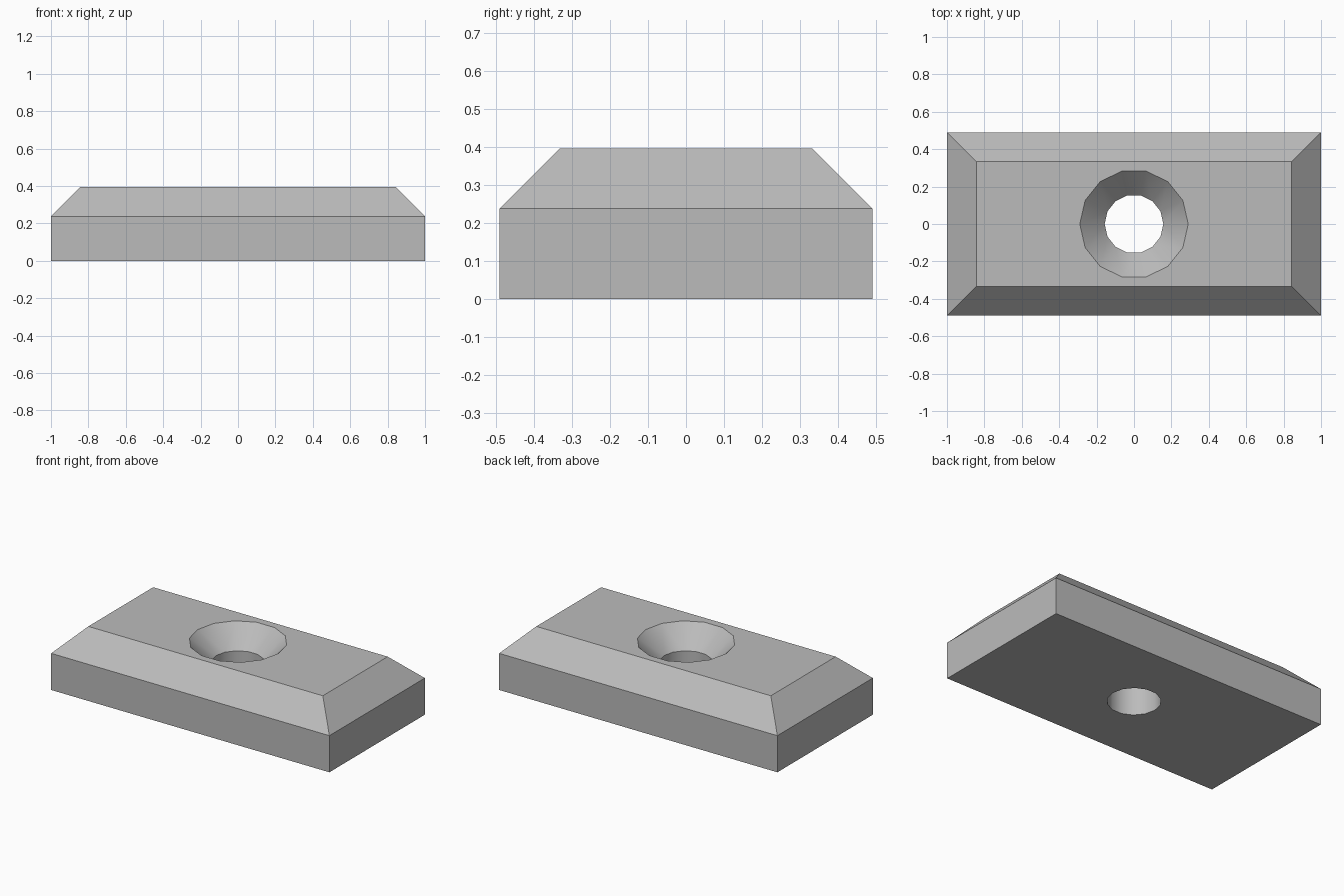
import bpy
import bmesh
import math

cube = bpy.data.objects.get("Cube")
if cube:
    bpy.data.objects.remove(cube, do_unlink=True)

HALF_X, HALF_Y = 1.0, 0.49
HEIGHT, CHAMFER = 0.395, 0.157
SIDES = 14
HOLE_R, SINK_R = 0.157, 0.29

grey = bpy.data.materials.new("plain grey")
grey.use_nodes = True
colour = (0.5, 0.5, 0.5, 1)
grey.diffuse_color = colour
grey.node_tree.nodes["Principled BSDF"].inputs["Base Color"].default_value = colour


def loft(name, rings):
    """Closed solid through a stack of matching rings, bottom to top."""
    bm = bmesh.new()
    loops = [[bm.verts.new(p) for p in ring] for ring in rings]
    for low, high in zip(loops, loops[1:]):
        for i in range(len(low)):
            j = (i + 1) % len(low)
            bm.faces.new((low[i], low[j], high[j], high[i]))
    bm.faces.new(loops[0][::-1])
    bm.faces.new(loops[-1])
    mesh = bpy.data.meshes.new(name)
    bm.to_mesh(mesh)
    bm.free()
    mesh.materials.append(grey)
    obj = bpy.data.objects.new(name, mesh)
    bpy.context.collection.objects.link(obj)
    return obj


def rectangle(inset, z):
    x, y = HALF_X - inset, HALF_Y - inset
    return [(-x, -y, z), (x, -y, z), (x, y, z), (-x, y, z)]


def circle(r, z):
    step = math.tau / SIDES
    return [(r * math.cos(i * step), r * math.sin(i * step), z) for i in range(SIDES)]


# Block with a chamfered top rim
block = loft("chamfered_block", [rectangle(0, 0), rectangle(0, HEIGHT - CHAMFER),
                                 rectangle(CHAMFER, HEIGHT)])

# Countersunk screw hole: straight bore below a 45 degree cone
over = 0.1
cutter = loft("hole_cutter", [circle(HOLE_R, -over),
                              circle(HOLE_R, HEIGHT - (SINK_R - HOLE_R)),
                              circle(SINK_R + over, HEIGHT + over)])
cutter.hide_render = True

cut = block.modifiers.new("screw_hole", "BOOLEAN")
cut.operation = "DIFFERENCE"
cut.solver = "EXACT"
cut.object = cutter

bpy.ops.object.select_all(action="DESELECT")
block.select_set(True)
bpy.context.view_layer.objects.active = block
bpy.ops.object.modifier_apply(modifier=cut.name)
bpy.data.objects.remove(cutter, do_unlink=True)
bpy.ops.object.shade_smooth_by_angle(angle=math.radians(30))
